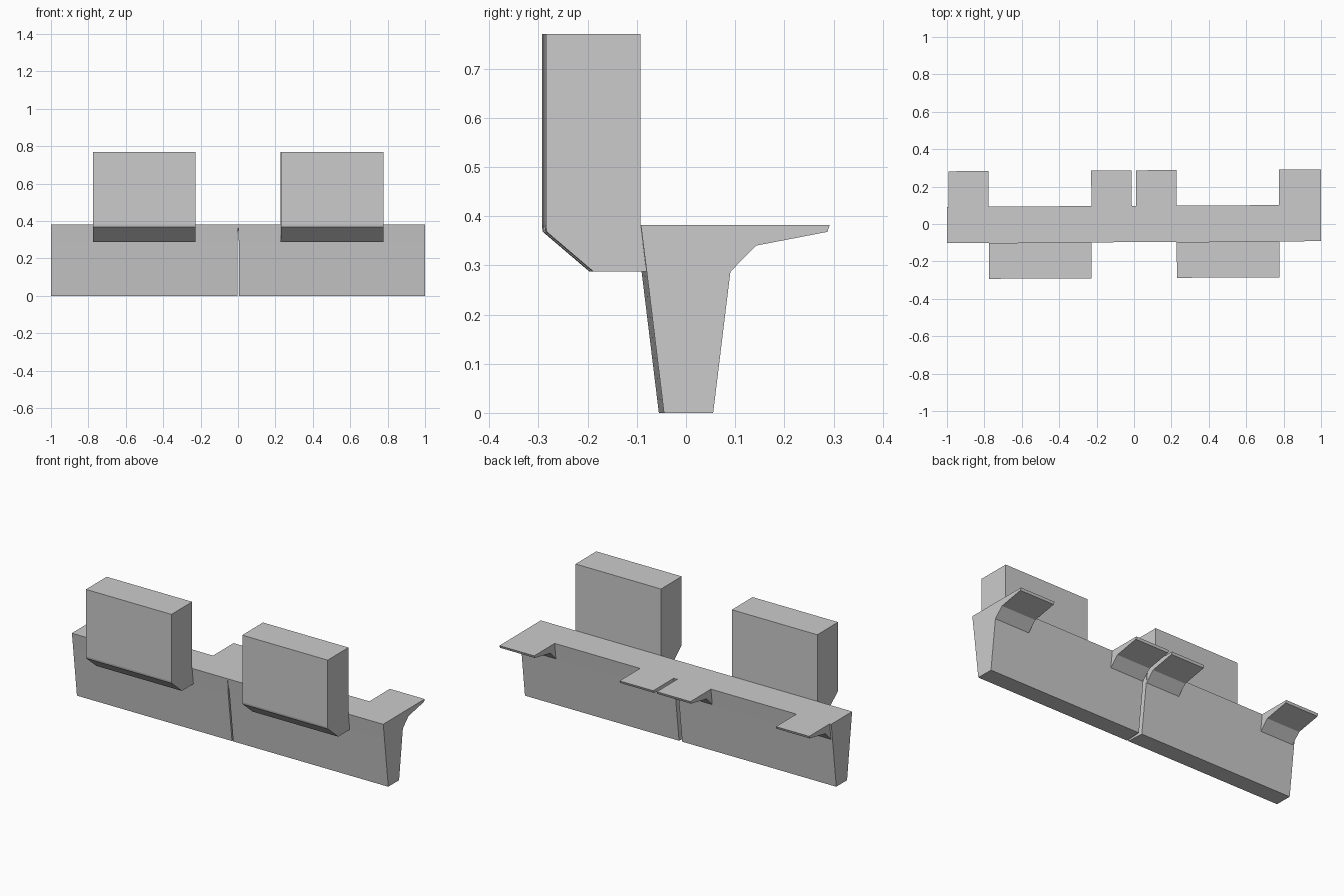
import bpy, bmesh, math

if "Cube" in bpy.data.objects:
    bpy.data.objects.remove(bpy.data.objects["Cube"])

TILT = math.radians(0.3)  # the run is very slightly turned about z


def prism(name, profile, x0, x1, shift=None):
    """Extrude a (y, z) profile along x; shift(y, z) moves the x0 end."""
    bm = bmesh.new()
    a = [bm.verts.new((x0 + (shift(y, z) if shift else 0), y, z)) for y, z in profile]
    b = [bm.verts.new((x1, y, z)) for y, z in profile]
    bm.faces.new(a)
    bm.faces.new(b[::-1])
    n = len(profile)
    for i in range(n):
        j = (i + 1) % n
        bm.faces.new((a[j], a[i], b[i], b[j]))
    bmesh.ops.recalc_face_normals(bm, faces=bm.faces)
    mesh = bpy.data.meshes.new(name)
    bm.to_mesh(mesh)
    bm.free()
    obj = bpy.data.objects.new(name, mesh)
    bpy.context.collection.objects.link(obj)
    obj.rotation_euler.z = TILT
    return obj


WALL = [(-0.05, 0), (0.05, 0), (0.085, 0.287), (0.097, 0.382), (-0.097, 0.382), (-0.085, 0.287)]
MERLON = [(-0.097, 0.77), (-0.289, 0.77), (-0.289, 0.38), (-0.287, 0.368),
          (-0.192, 0.287), (-0.085, 0.287), (-0.097, 0.382)]
CORBEL = [(0.085, 0.287), (0.137, 0.34), (0.282, 0.368), (0.287, 0.382), (0.097, 0.382)]

for side, s in (("left", -1), ("right", 1)):
    # tapered wall body, inner end opening into a narrow joint below the top
    def joint(y, z, s=s):
        return 0 if z > 0.3 else s * (0.01 if y > 0 else 0.004)
    prism("wall_" + side, WALL, 0, s, joint)
    # raised block overhanging the front
    prism("merlon_" + side, MERLON, s * 0.2275, s * 0.7765)
    # brackets overhanging the back, either side of the block
    outer = 1.0 if s > 0 else 0.99
    prism("inner_corbel_" + side, CORBEL, s * 0.0115, s * 0.2275)
    prism("outer_corbel_" + side, CORBEL, s * 0.7765, s * outer)
